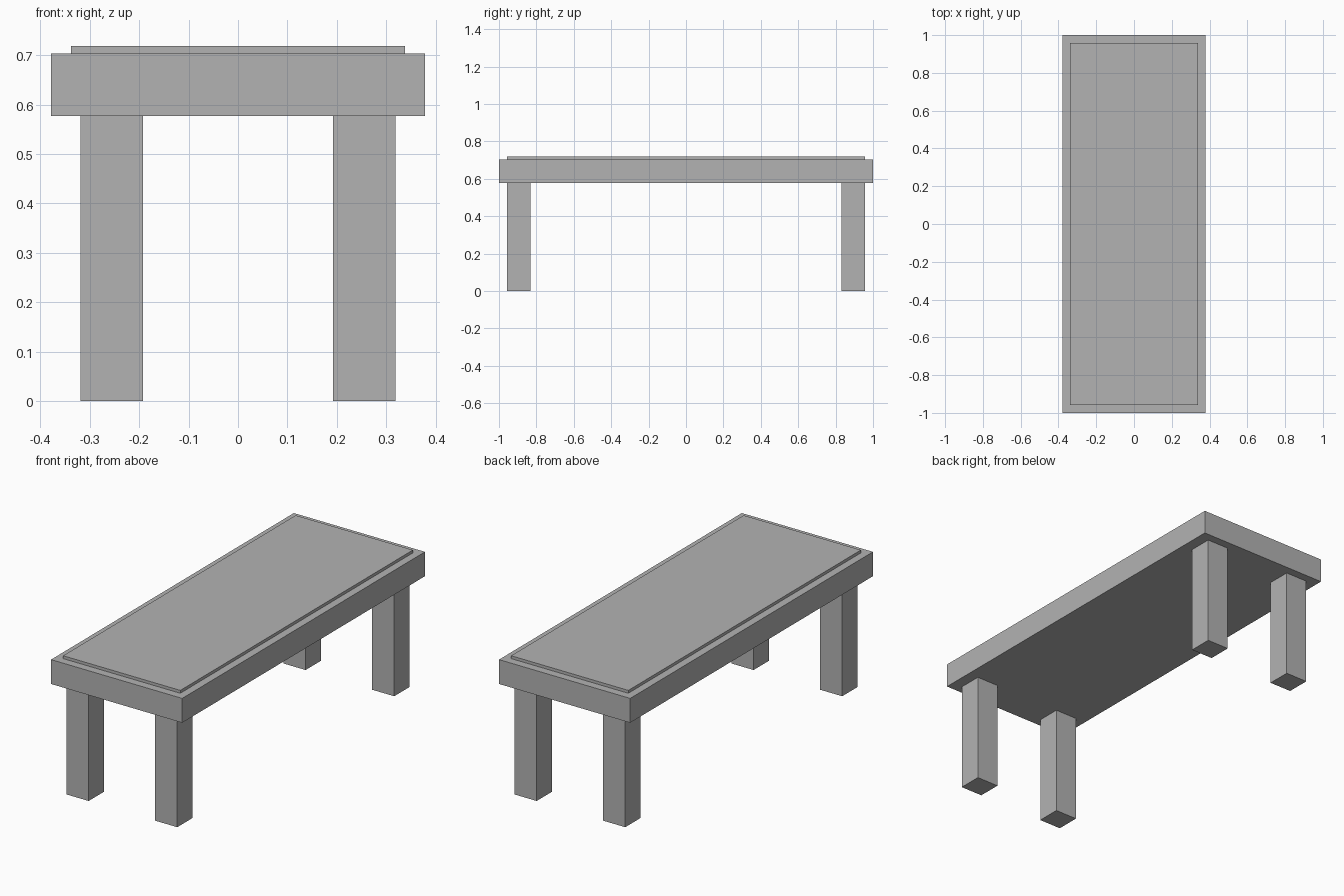
import bpy

cube = bpy.data.objects.get("Cube")
if cube:
    bpy.data.objects.remove(cube, do_unlink=True)

# Single plain grey finish
GREY = (0.45, 0.45, 0.45, 1.0)
grey = bpy.data.materials.new("grey")
grey.use_nodes = True
grey.diffuse_color = GREY
grey.node_tree.nodes["Principled BSDF"].inputs["Base Color"].default_value = GREY


def box(name, x, y, z):
    """Add a box spanning the given (low, high) ranges."""
    spans = (x, y, z)
    bpy.ops.mesh.primitive_cube_add(size=1, location=[(a + b) / 2 for a, b in spans])
    obj = bpy.context.object
    obj.name = name
    obj.scale = [b - a for a, b in spans]
    bpy.ops.object.transform_apply(location=False, rotation=False, scale=True)
    obj.data.materials.append(grey)
    return obj


SLAB_BOTTOM, SLAB_TOP, PANEL_TOP = 0.577, 0.704, 0.719

# Thick table top and the thin raised panel on it
box("table_top", (-0.378, 0.378), (-1, 1), (SLAB_BOTTOM, SLAB_TOP))
box("top_panel", (-0.338, 0.338), (-0.958, 0.958), (SLAB_TOP, PANEL_TOP))

# Four square legs
for side, sx in (("left", 1), ("right", -1)):
    for end, sy in (("front", -1), ("back", 1)):
        x = sorted((sx * 0.192, sx * 0.319))
        y = sorted((sy * 0.831, sy * 0.956))
        box(f"{end}_{side}_leg", x, y, (0, SLAB_BOTTOM))
